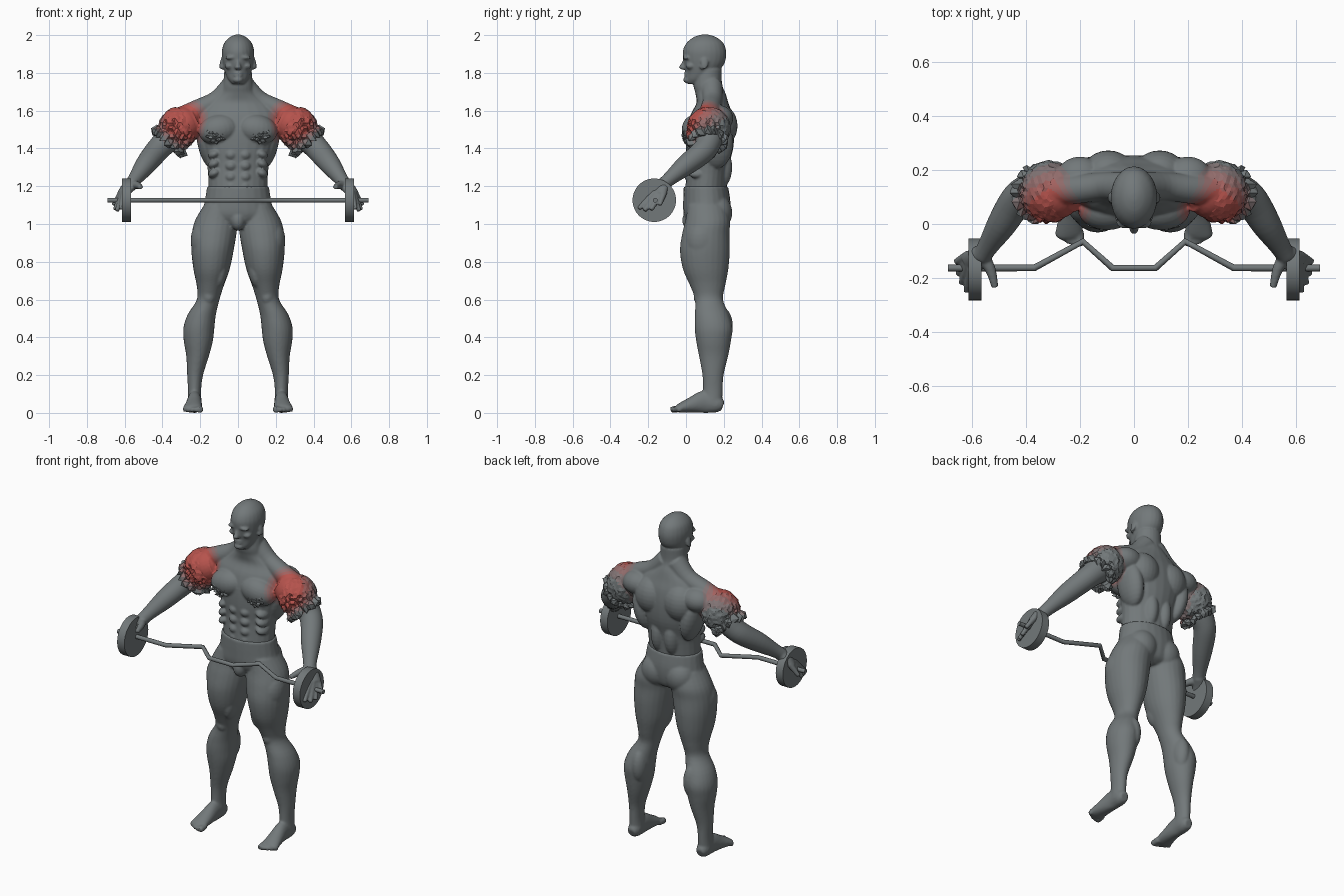
import bpy, bmesh, math, random
from mathutils import Vector, Matrix

random.seed(4)
cube = bpy.data.objects.get("Cube")
if cube:
    bpy.data.objects.remove(cube, do_unlink=True)


def material(name, colour):
    mat = bpy.data.materials.new(name)
    mat.use_nodes = True
    mat.diffuse_color = (*colour, 1)
    for node in mat.node_tree.nodes:
        if node.type == 'BSDF_PRINCIPLED':
            node.inputs["Base Color"].default_value = (*colour, 1)
    return mat


GREY = Vector((.17, .19, .195))
RED = Vector((.50, .075, .06))
grey = material("grey", GREY)
flesh_tones = [grey] + [material(label, GREY.lerp(RED, mix)) for label, mix in (
    ("faint red", .15), ("dusky red", .35), ("soft red", .6), ("muscle red", .9))]


def catmull(rings, steps):
    """Smoothly resample a list of equal-length number tuples."""
    rings = [r if len(r) == 5 else (*r, r[-1]) for r in rings]
    out = []
    for i in range(len(rings) - 1):
        a, b = rings[max(i - 1, 0)], rings[i]
        c, d = rings[i + 1], rings[min(i + 2, len(rings) - 1)]
        for k in range(steps):
            t = k / steps
            out.append([q + t * (r - p) / 2 + t * t * (p - 2.5 * q + 2 * r - s / 2)
                        + t ** 3 * (s - p + 3 * (q - r)) / 2
                        for p, q, r, s in zip(a, b, c, d)])
    return out + [list(rings[-1])]


def loft(bm, rings, upright=True, steps=4, sides=24):
    """Closed skin through rings (x, y, z, radius, second radius)."""
    rings = catmull(rings, steps)
    centres = [Vector(r[:3]) for r in rings]
    loops = []
    for i, ring in enumerate(rings):
        u, v = Vector((1, 0, 0)), Vector((0, 1, 0))
        if not upright:
            along = centres[min(i + 1, len(rings) - 1)] - centres[max(i - 1, 0)]
            u = along.cross(Vector((0, 0, 1))).normalized()
            v = u.cross(along).normalized()
        angles = [math.tau * k / sides for k in range(sides)]
        loops.append([bm.verts.new(centres[i] + u * math.cos(a) * ring[3]
                                   + v * math.sin(a) * ring[4]) for a in angles])
    faces = [bm.faces.new(loops[0]), bm.faces.new(loops[-1])]
    for low, high in zip(loops, loops[1:]):
        for k in range(sides):
            n = (k + 1) % sides
            faces.append(bm.faces.new((low[k], low[n], high[n], high[k])))
    bmesh.ops.recalc_face_normals(bm, faces=faces)


def blob(bm, centre, radii, tilt=0, axis='Y'):
    """Ellipsoid muscle."""
    place = Matrix.Translation(centre) @ Matrix.Rotation(tilt, 4, axis)
    bmesh.ops.create_uvsphere(bm, u_segments=24, v_segments=14, radius=1,
                              matrix=place @ Matrix.Diagonal((*radii, 1)))


def finish(name, bm, voxel=0, smoothing=0):
    """Mirror the half model, fuse it into one skin and bake the result."""
    mesh = bpy.data.meshes.new(name)
    bm.to_mesh(mesh)
    bm.free()
    obj = bpy.data.objects.new(name, mesh)
    bpy.context.collection.objects.link(obj)
    obj.modifiers.new("mirror", 'MIRROR').use_mirror_merge = False
    if voxel:
        fuse = obj.modifiers.new("fuse", 'REMESH')
        fuse.mode, fuse.voxel_size = 'VOXEL', voxel
        relax = obj.modifiers.new("relax", 'SMOOTH')
        relax.factor, relax.iterations = .5, smoothing
    bpy.context.view_layer.update()
    baked = obj.evaluated_get(bpy.context.evaluated_depsgraph_get())
    obj.data = bpy.data.meshes.new_from_object(baked)
    obj.modifiers.clear()
    obj.data.materials.clear()
    if voxel:
        obj.data.shade_smooth()
    return obj


def redden(obj):
    """Colour faces in steps by distance from the shoulder muscle."""
    for mat in flesh_tones:
        obj.data.materials.append(mat)
    heart = Vector((.295, .08, 1.535))
    for face in obj.data.polygons:
        c = face.center
        gap = (Vector((abs(c.x), c.y, c.z)) - heart).length
        face.material_index = sum(gap < limit for limit in (.145, .13, .115, .1))


# Torso and neck
up = bmesh.new()
loft(up, [(0, .105, 1.18, .155, .11), (0, .115, 1.3, .162, .11),
          (0, .125, 1.4, .185, .125), (0, .13, 1.5, .22, .125),
          (0, .135, 1.58, .22, .11), (0, .14, 1.64, .17, .085),
          (0, .13, 1.69, .1, .08), (0, .115, 1.74, .08, .076),
          (0, .12, 1.82, .072, .07)])
blob(up, (.1, .055, 1.5), (.11, .078, .08), .2)
blob(up, (.16, .16, 1.43), (.055, .09, .14), .2)
blob(up, (.095, .185, 1.52), (.1, .088, .11))
blob(up, (.2, .17, 1.56), (.09, .08, .07))
blob(up, (.045, .17, 1.3), (.05, .075, .12))
for row in range(3):
    blob(up, (.037, .03, 1.25 + row * .058), (.034, .038, .03))
    blob(up, (.125, .06, 1.27 + row * .05), (.035, .05, .025), .5)
blob(up, (.035, .035, 1.2), (.035, .04, .03))
loft(up, [(.03, .135, 1.73, .06), (.11, .14, 1.655, .052),
          (.21, .13, 1.605, .055), (.3, .125, 1.56, .06)], False)

# Head and face
loft(up, [(0, .04, 1.742, .03, .034), (0, .058, 1.765, .052, .058),
          (0, .08, 1.8, .068, .08), (0, .094, 1.84, .079, .104),
          (0, .098, 1.88, .085, .114), (0, .098, 1.92, .085, .114),
          (0, .1, 1.96, .072, .096), (0, .1, 1.99, .042, .058),
          (0, .1, 2.003, .012, .016)])
blob(up, (0, .01, 1.763), (.028, .025, .018))
loft(up, [(0, 0, 1.875, .009, .014), (0, -.01, 1.85, .011, .015),
          (0, -.018, 1.829, .018, .02), (0, -.008, 1.817, .014, .014)])
blob(up, (.033, .005, 1.882), (.034, .022, .012), .1)
blob(up, (.034, .018, 1.86), (.015, .014, .009))
blob(up, (.045, .025, 1.836), (.025, .026, .018))
for lip in (1.786, 1.799):
    blob(up, (0, .006, lip), (.026, .016, .008))
blob(up, (.087, .098, 1.853), (.009, .02, .034), -.2)
blob(up, (.083, .085, 1.83), (.009, .012, .014))

# Arms
blob(up, (.28, .12, 1.53), (.085, .1, .095), .5)
loft(up, [(.22, .13, 1.55, .085), (.33, .125, 1.49, .085),
          (.40, .115, 1.42, .066), (.44, .08, 1.375, .062),
          (.49, 0, 1.312, .055), (.54, -.08, 1.245, .039),
          (.565, -.12, 1.21, .035)], False)

# Hands
loft(up, [(.555, -.105, 1.22, .034, .036), (.585, -.13, 1.19, .044, .03),
          (.61, -.15, 1.155, .045, .022)], False)
for base, tip in (((.615, -.115, 1.17), (.66, -.14, 1.1)),
                  ((.615, -.135, 1.16), (.652, -.185, 1.075)),
                  ((.61, -.15, 1.165), (.64, -.22, 1.07)),
                  ((.6, -.165, 1.17), (.622, -.25, 1.08))):
    loft(up, [(*base, .018), (*tip, .012)], False, sides=12)
loft(up, [(.56, -.12, 1.21, .026), (.532, -.17, 1.205, .02),
          (.515, -.235, 1.195, .013)], False, sides=12)
redden(finish("upper_body", up, .006, 3))

# Hips
low = bmesh.new()
loft(low, [(0, .105, 1.198, .164, .118), (0, .11, 1.12, .176, .125),
           (0, .11, 1.05, .19, .122), (0, .115, 1, .16, .1),
           (0, .115, .975, .09, .06)])
blob(low, (.08, .165, 1.06), (.088, .08, .095))
blob(low, (0, .025, 1.02), (.04, .045, .055))

# Legs
loft(low, [(.1, .11, 1.1, .08, .1), (.115, .115, 1.02, .112, .118),
           (.126, .105, .95, .118, .125), (.135, .1, .86, .112, .132),
           (.14, .104, .76, .096, .12), (.147, .115, .67, .071, .092),
           (.158, .122, .6, .06, .074), (.192, .137, .52, .075, .09),
           (.207, .146, .45, .082, .1), (.21, .146, .38, .077, .092),
           (.214, .146, .3, .06, .077), (.227, .143, .2, .042, .056),
           (.23, .142, .12, .035, .052), (.23, .14, .05, .038, .052)])
blob(low, (.175, .085, .9), (.075, .09, .12), .1)
blob(low, (.09, .07, .75), (.035, .06, .09), -.15)
blob(low, (.155, .075, .615), (.035, .035, .045))
blob(low, (.175, .19, .46), (.045, .058, .1))

# Feet and toes
loft(low, [(.23, .195, .035, .024, .026), (.23, .165, .045, .037, .045),
           (.23, .1, .058, .037, .06), (.234, .03, .042, .044, .042),
           (.24, -.03, .026, .05, .026), (.24, -.05, .02, .046, .018)], False)
for toe in range(5):
    x, reach = .202 + toe * .0195, -.082 + toe * toe * .0022
    size = .018 if toe == 0 else .0135
    loft(low, [(x, -.03, .022, size), (x, reach + .01, .017, size),
               (x, reach, .015, size * .7)], False, sides=12)
for vert in low.verts:
    vert.co.z = max(vert.co.z, 0)
legs = finish("lower_body", low, .007, 3)
legs.data.materials.append(grey)


def crumple(bm, centre, radii, detail, rough):
    """Torn, creased shell; rough(unit point) gives the jitter strength."""
    made = bmesh.ops.create_icosphere(bm, subdivisions=detail, radius=1)
    for vert in made["verts"]:
        p = vert.co.copy()
        p *= 1 + random.uniform(-1, .8) * rough(p)
        vert.co = Vector(centre) + Vector([a * b for a, b in zip(p, radii)])


# Torn shoulder muscles with a ragged cuff at the lower end
cuff = bmesh.new()
crumple(cuff, (.315, .12, 1.505), (.105, .115, .115), 4,
        lambda p: .03 + .15 * max(0, p.x * .5 - p.z * .7 - p.y * .3))
for k in range(16):
    turn = math.tau * k / 16
    spot = Vector((.365, .115, 1.435)) + .085 * (
        math.cos(turn) * Vector((.75, 0, .66)) + math.sin(turn) * Vector((0, 1, 0)))
    crumple(cuff, spot, (.028, .028, .028), 1, lambda p: .5)
redden(finish("torn_shoulders", cuff))

# Torn chest patches
patch = bmesh.new()
for k in range(18):
    angle, reach = k * 2.4, math.sqrt(k / 18)
    spot = (.118 + .05 * reach * math.cos(angle), -.012 + .012 * reach,
            1.47 + .04 * reach * math.sin(angle))
    crumple(patch, spot, (.015, .014, .011), 1, lambda p: .5)
finish("torn_chest", patch).data.materials.append(grey)

# Cranked bar
BAR_Y, BAR_Z = -.163, 1.126
half = [(.08, BAR_Y), (.19, -.065), (.37, BAR_Y), (.69, BAR_Y)]
path = [(-x, y) for x, y in reversed(half)] + half
curve = bpy.data.curves.new("bar", 'CURVE')
curve.dimensions, curve.bevel_depth, curve.use_fill_caps = '3D', .0125, True
spline = curve.splines.new('POLY')
spline.points.add(len(path) - 1)
for point, (x, y) in zip(spline.points, path):
    point.co = (x, y, BAR_Z, 1)
curve.materials.append(grey)
bpy.context.collection.objects.link(bpy.data.objects.new("bar", curve))

# Weight plates
for side, sign in (("left", 1), ("right", -1)):
    bpy.ops.mesh.primitive_cylinder_add(
        vertices=48, radius=.115, depth=.048,
        location=(sign * .59, -.168, BAR_Z), rotation=(0, math.pi / 2, 0))
    plate = bpy.context.object
    plate.name = side + "_weight_plate"
    plate.data.materials.append(grey)
    bpy.ops.object.shade_smooth_by_angle()
